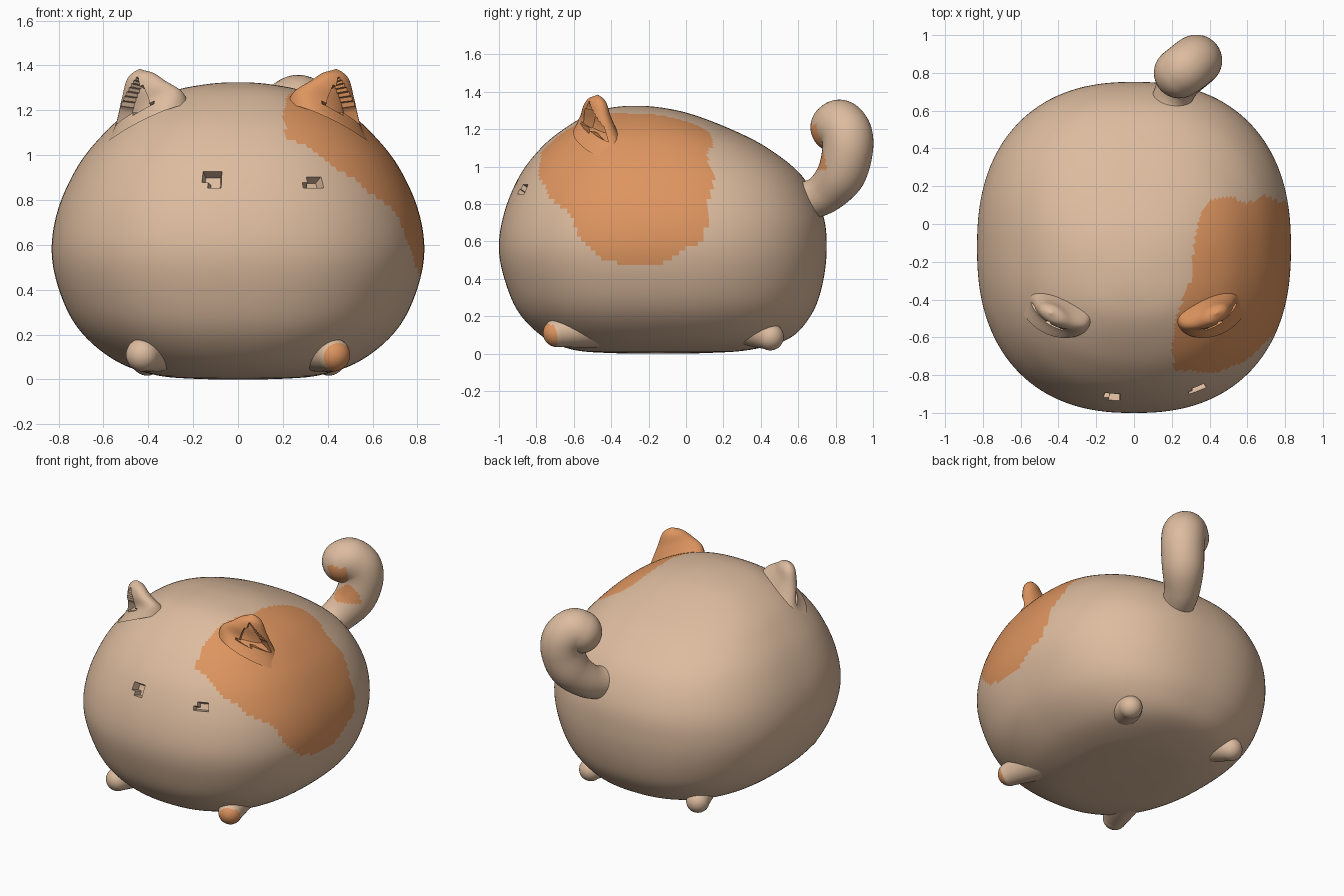
import bpy, bmesh, math
from mathutils import Vector

if "Cube" in bpy.data.objects:
    bpy.data.objects.remove(bpy.data.objects["Cube"])


def material(name, rgb):
    m = bpy.data.materials.new(name)
    m.diffuse_color = (*rgb, 1)
    m.use_nodes = True
    m.node_tree.nodes["Principled BSDF"].inputs["Base Color"].default_value = m.diffuse_color
    return m


TAN = material("tan_fur", (0.72, 0.50, 0.345))
ORANGE = material("orange_fur", (0.73, 0.30, 0.115))


def spline(rows, steps):
    """Catmull-Rom through rows whose first and last entries are phantoms."""
    out = []
    for a, b, c, d in zip(rows, rows[1:], rows[2:], rows[3:]):
        for i in range(steps):
            t = i / steps
            out.append([0.5 * (2 * q + (r - p) * t + (2 * p - 5 * q + 4 * r - s) * t * t
                               + (3 * q - p - 3 * r + s) * t ** 3)
                        for p, q, r, s in zip(a, b, c, d)])
    return out + [list(rows[-2])]


def loft(rings):
    """Skin closed rings of points, merging collapsed ends."""
    bm = bmesh.new()
    vs = [[bm.verts.new(p) for p in ring] for ring in rings]
    n = len(vs[0])
    for a, b in zip(vs, vs[1:]):
        for i in range(n):
            j = (i + 1) % n
            bm.faces.new((a[i], a[j], b[j], b[i]))
    bmesh.ops.remove_doubles(bm, verts=bm.verts[:], dist=0.0005)
    bmesh.ops.recalc_face_normals(bm, faces=bm.faces[:])
    return bm


def pocket(bm, test, thickness, depth):
    """Sink the faces whose centre passes the test."""
    faces = [f for f in bm.faces if test(f.calc_center_median())]
    if faces:
        bmesh.ops.inset_region(bm, faces=faces, thickness=thickness, depth=-depth,
                               use_even_offset=True)


def finish(name, bm, orange=lambda c: False):
    for f in bm.faces:
        f.material_index = int(bool(orange(f.calc_center_median())))
    me = bpy.data.meshes.new(name)
    bm.to_mesh(me)
    bm.free()
    me.materials.append(TAN)
    me.materials.append(ORANGE)
    ob = bpy.data.objects.new(name, me)
    bpy.context.collection.objects.link(ob)
    bpy.ops.object.select_all(action='DESELECT')
    ob.select_set(True)
    bpy.context.view_layer.objects.active = ob
    bpy.ops.object.shade_smooth_by_angle(angle=math.radians(45))
    return ob


def tube(path, steps=6, sides=32):
    """Rounded tube through (x, y, z, radius) points with a dome at the far end."""
    pts = spline([path[0]] + path + [path[-1]], steps)
    cs = [Vector(p[:3]) for p in pts]
    rs = [p[3] for p in pts]
    end = (cs[-1] - cs[-2]).normalized()
    tip, r = cs[-1].copy(), rs[-1]
    tans = [(cs[min(i + 1, len(cs) - 1)] - cs[max(i - 1, 0)]).normalized() for i in range(len(cs))]
    for k in range(1, 9):
        a = k / 8 * math.pi / 2
        cs.append(tip + end * r * math.sin(a))
        rs.append(r * math.cos(a))
        tans.append(end)
    rings, side = [], Vector((1, 0, 0))
    for c, r, t in zip(cs, rs, tans):
        side = (side - t * side.dot(t)).normalized()
        up = t.cross(side)
        rings.append([c + r * (side * math.cos(2 * math.pi * i / sides)
                               + up * math.sin(2 * math.pi * i / sides)) for i in range(sides)])
    return loft(rings)


# Body: superellipse sections (z, half width, front y, back y)
SECTIONS = [(0, 0, -.14, -.14), (.003, .2, -.4, .1), (.02, .37, -.6, .34), (.08, .54, -.75, .55),
            (.2, .69, -.88, .665), (.35, .78, -.955, .725), (.55, .83, -1, .752),
            (.75, .805, -.973, .73), (.95, .715, -.89, .62), (1.1, .595, -.775, .435),
            (1.2, .475, -.655, .24), (1.28, .31, -.52, .03), (1.315, .15, -.4, -.13),
            (1.325, 0, -.27, -.27)]
rows = [(z, w, (a + b) / 2, (b - a) / 2) for z, w, a, b in SECTIONS]
flip = lambda r: (r[0], -r[1], r[2], -r[3])
SEG, P = 192, 2 / 2.35
power = lambda v: math.copysign(abs(v) ** P, v)
rings = []
for z, w, yc, h in spline([flip(rows[1])] + rows + [flip(rows[-2])], 8):
    angles = [2 * math.pi * i / SEG for i in range(SEG)]
    rings.append([(w * power(math.cos(a)), yc + h * power(math.sin(a)), z) for a in angles])
body = loft(rings)

# Orange patch: outline seen from the side, and its inner limit seen from above
PATCH = [(-.72, 1.4), (-.77, 1.1), (-.785, .95), (-.72, .82), (-.61, .74), (-.56, .6), (-.46, .51),
         (-.3, .46), (-.16, .475), (-.04, .54), (.07, .59), (.12, .7), (.12, .81), (.15, .92),
         (.115, 1.05), (.145, 1.14), (.11, 1.2), (.13, 1.4)]
LIMIT = [(-.8, .22), (-.65, .2), (-.5, .22), (-.3, .3), (-.1, .32), (.05, .35), (.14, .42), (.3, .5)]


def in_patch(c):
    limit = 0.2
    for (y0, x0), (y1, x1) in zip(LIMIT, LIMIT[1:]):
        if y0 <= c.y <= y1:
            limit = x0 + (x1 - x0) * (c.y - y0) / (y1 - y0)
    inside = False
    for (y0, z0), (y1, z1) in zip(PATCH, PATCH[1:] + PATCH[:1]):
        if (z0 > c.z) != (z1 > c.z) and c.y < y0 + (y1 - y0) * (c.z - z0) / (z1 - z0):
            inside = not inside
    return inside and c.x > limit


# Eye pockets
for ex, ez, ew, eh in ((-.115, .9, .05, .035), (.335, .872, .034, .03)):
    pocket(body, lambda c: c.y < -.6 and abs(c.x - ex) / ew + 0.6 * abs(c.z - ez) / eh < 1.2
           and abs(c.z - ez) < eh, .008, .05)
finish("body", body, in_patch)

# Ears: tilted ellipse sections (x, y, z, half width, half depth, tilt), turned outward
EAR = [(.41, -.43, 1.12, .21, .16, .5), (.40, -.455, 1.205, .165, .085, .5),
       (.42, -.475, 1.29, .108, .06, .38), (.435, -.475, 1.355, .062, .04, .2),
       (.437, -.472, 1.385, 0, 0, 0)]
TURN = math.radians(30)
for s, name in ((1, "right_ear"), (-1, "left_ear")):
    rings = []
    for x, y, z, a, b, tilt in spline([EAR[0]] + EAR + [EAR[-1]], 6):
        ring = []
        for i in range(40):
            u, v = a * math.cos(i * math.pi / 20), b * math.sin(i * math.pi / 20)
            ring.append((s * (x + u * math.cos(TURN) - v * math.sin(TURN)),
                         y + u * math.sin(TURN) + v * math.cos(TURN), z - tilt * u))
        rings.append(ring)
    ear = loft(rings)

    def opening(c):
        u = (s * c.x - .425) * math.cos(TURN) + (c.y + .47) * math.sin(TURN)
        v = -(s * c.x - .425) * math.sin(TURN) + (c.y + .47) * math.cos(TURN)
        return v < -.015 and c.z > 1.19 - .4 * u and abs(u) < .105 * (1.35 - c.z) / .15

    pocket(ear, opening, .006, .06)
    finish(name, ear, lambda c: s > 0)

# Feet
for s, side in ((1, "right"), (-1, "left")):
    front = tube([(s * .33, -.45, .17, .14), (s * .38, -.58, .135, .105), (s * .425, -.69, .11, .075)])
    finish(side + "_front_foot", front,
           lambda c: s > 0 and (c - Vector((.465, -.765, .085))).length < .085)
    back = tube([(s * .32, .27, .19, .13), (s * .37, .38, .13, .1), (s * .405, .45, .09, .073)])
    finish(side + "_back_foot", back)

# Tail: hooked tube with an orange fleck
tail = tube([(.19, .58, .81, .125), (.2, .66, .82, .105), (.24, .75, .865, .112), (.3, .83, .96, .13),
             (.33, .863, 1.08, .135), (.32, .86, 1.17, .137), (.275, .825, 1.22, .137),
             (.24, .80, 1.21, .135)], 8, 40)
finish("tail", tail, lambda c: c.x > .22 and .98 < c.z < 1.23 and c.y < .695 + (1.23 - c.z) * .26)
